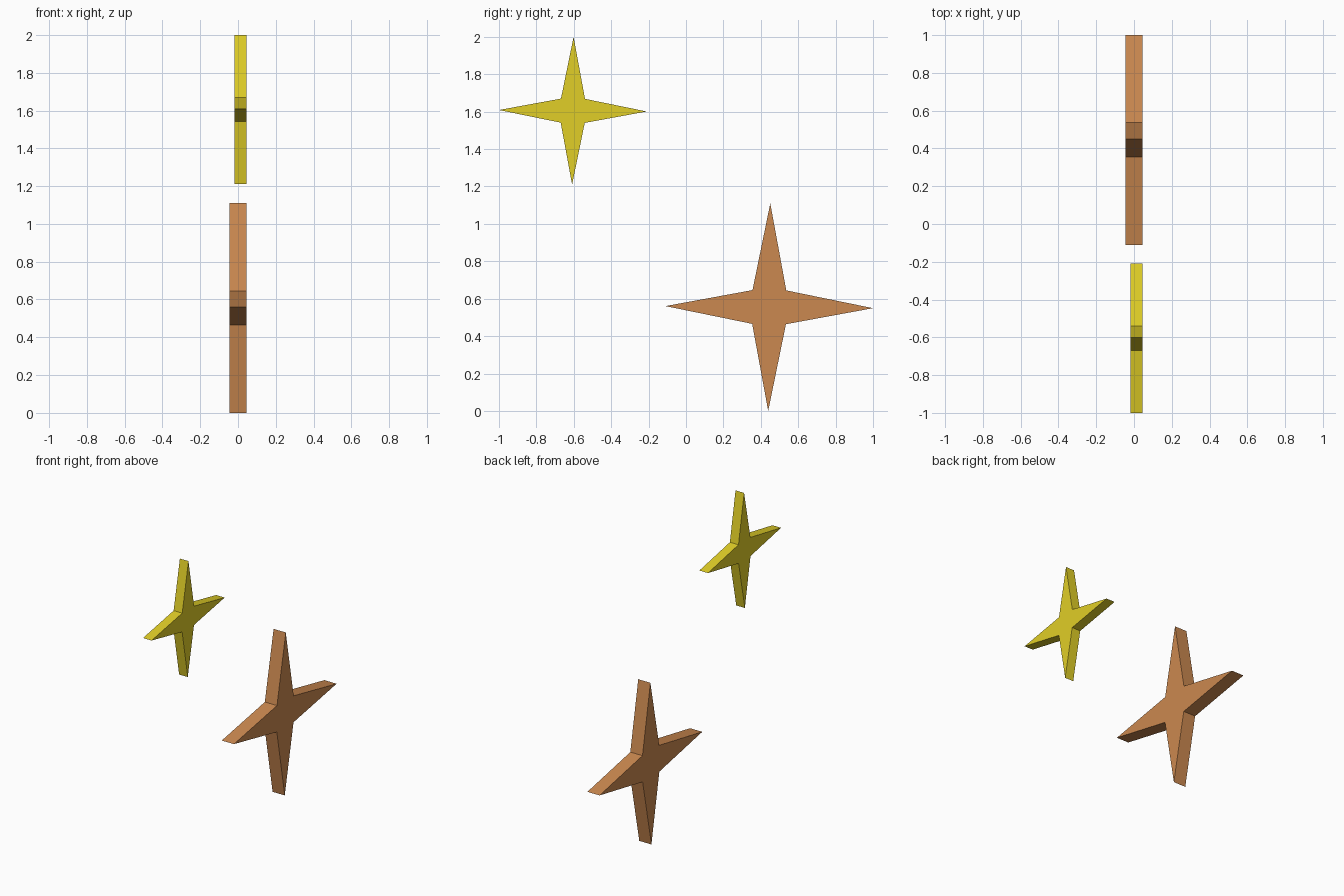
import bpy, bmesh
from math import cos, sin, pi

if "Cube" in bpy.data.objects:
    bpy.data.objects.remove(bpy.data.objects["Cube"])


def star(name, y, z, radius, x0, x1, color):
    """Four-pointed star in the YZ plane, extruded from x0 to x1."""
    bm = bmesh.new()
    ring = []
    for i in range(8):
        r = radius if i % 2 == 0 else radius * 0.23
        a = i * pi / 4 - 0.01          # very slight clockwise tilt
        ring.append(bm.verts.new((x0, y + r * cos(a), z + r * sin(a))))
    face = bm.faces.new(ring)
    ext = bmesh.ops.extrude_face_region(bm, geom=[face], use_keep_orig=True)
    verts = [v for v in ext["geom"] if isinstance(v, bmesh.types.BMVert)]
    bmesh.ops.translate(bm, verts=verts, vec=(x1 - x0, 0, 0))
    bmesh.ops.recalc_face_normals(bm, faces=bm.faces)
    mesh = bpy.data.meshes.new(name)
    bm.to_mesh(mesh)
    bm.free()
    mat = bpy.data.materials.new(name + "_color")
    mat.diffuse_color = color
    mat.use_nodes = True
    mat.node_tree.nodes["Principled BSDF"].inputs["Base Color"].default_value = mat.diffuse_color
    mesh.materials.append(mat)
    bpy.context.collection.objects.link(bpy.data.objects.new(name, mesh))


# Large orange star, low and toward the back
star("large_star", 0.445, 0.555, 0.555, -0.046, 0.046, (0.60, 0.25, 0.08, 1))
# Small yellow star, high and toward the front
star("small_star", -0.605, 1.605, 0.395, -0.019, 0.046, (0.75, 0.62, 0.02, 1))
